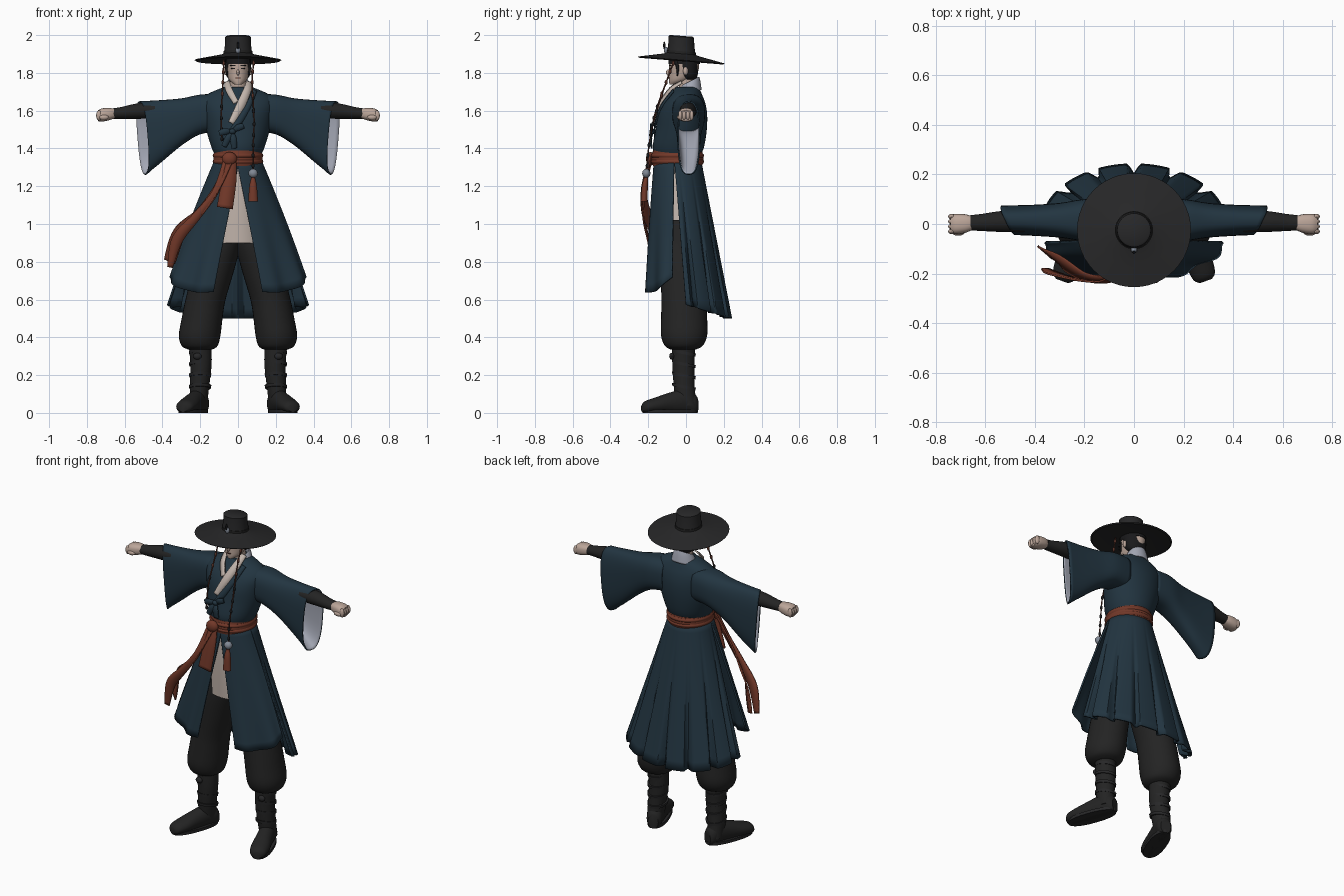
import bpy, bmesh, math
from mathutils import Vector, Matrix

cube = bpy.data.objects.get("Cube")
if cube:
    bpy.data.objects.remove(cube, do_unlink=True)


def material(name, r, g, b):
    m = bpy.data.materials.new(name)
    m.use_nodes = True
    m.diffuse_color = (r, g, b, 1)
    node = m.node_tree.nodes["Principled BSDF"]
    node.inputs["Base Color"].default_value = (r, g, b, 1)
    node.inputs["Roughness"].default_value = 0.8
    return m


TEAL = material("teal cloth", .016, .035, .052)
BLACK = material("black cloth", .017, .017, .017)
HAT = material("hat black", .02, .02, .021)
HAIR = material("dark hair", .01, .01, .011)
RUST = material("rust sash", .17, .04, .022)
SKIN = material("skin", .50, .38, .32)
CREAM = material("cream linen", .54, .46, .41)
LINING = material("pale lining", .37, .39, .46)
SILVER = material("silver", .22, .25, .30)
BROWN = material("brown cord", .09, .03, .02)


def smooth(rows, k):
    """Catmull-Rom interpolation of equal-length tuples."""
    out, last = [], len(rows) - 1
    for i in range(last):
        quad = [rows[max(i - 1, 0)], rows[i], rows[i + 1], rows[min(i + 2, last)]]
        for j in range(k):
            t = j / k
            out.append(tuple(
                .5 * (2 * b + (c - a) * t + (2 * a - 5 * b + 4 * c - d) * t * t
                      + (3 * b - a - 3 * c + d) * t ** 3) for a, b, c, d in zip(*quad)))
    return out + [rows[-1]]


def grid(name, rows, mats, closed=False, caps=False, mirror=False, thick=0):
    """Surface through rows of points, with optional mirror and thickness."""
    bm = bmesh.new()
    vs = [[bm.verts.new(p) for p in row] for row in rows]
    n = len(rows[0])
    for lo, hi in zip(vs, vs[1:]):
        for i in range(n if closed else n - 1):
            j = (i + 1) % n
            bm.faces.new((lo[i], lo[j], hi[j], hi[i]))
    if caps:
        bm.faces.new(vs[0][::-1])
        bm.faces.new(vs[-1])
    me = bpy.data.meshes.new(name)
    bm.to_mesh(me)
    bm.free()
    ob = bpy.data.objects.new(name, me)
    bpy.context.collection.objects.link(ob)
    for m in mats:
        me.materials.append(m)
    if mirror:
        ob.modifiers.new("Mirror", 'MIRROR').use_mirror_merge = False
    if thick:
        s = ob.modifiers.new("Solidify", 'SOLIDIFY')
        s.thickness, s.offset = thick, -1
        s.material_offset = len(mats) - 1
    return ob


def loft(name, rows, mat, axis=2, n=32, k=4, power=1, floor=None, turn=None,
         caps=True, **kw):
    """Rings along an axis: (position, centre u, centre v, radius u, radius v, tilt u, tilt v)."""
    rings = []
    for row in smooth([tuple(r) + (0,) * (7 - len(r)) for r in rows], k):
        t, cu, cv, ru, rv, tu, tv = row
        ring = []
        for i in range(n):
            a = math.tau * i / n
            c, s = math.cos(a), math.sin(a)
            du = ru * math.copysign(abs(c) ** power, c)
            dv = rv * math.copysign(abs(s) ** power, s)
            p = Vector((0, 0, 0))
            p[axis] = t + tu * du + tv * dv
            p[(axis + 1) % 3], p[(axis + 2) % 3] = cu + du, cv + dv
            if floor is not None:
                p.z = max(p.z, floor)
            ring.append(turn @ p if turn else p)
        rings.append(ring)
    return grid(name, rings, mat if isinstance(mat, list) else [mat], True, caps, **kw)


def ribbon(name, path, mat, facing=(0, -1, 0), **kw):
    """Flat cloth strip along (x, y, z, width) points."""
    pts = smooth(path, 6)
    rows = []
    for i, p in enumerate(pts):
        c = Vector(p[:3])
        d = Vector(pts[min(i + 1, len(pts) - 1)][:3]) - Vector(pts[max(i - 1, 0)][:3])
        side = d.cross(Vector(facing)).normalized() * p[3] / 2
        rows.append([c - side, c, c + side])
    return grid(name, rows, [mat], thick=.008, **kw)


def ball(name, loc, size, mat, mirror=False):
    rows = []
    for i in range(9):
        a = math.pi * (i + .15) / 8.3 - math.pi / 2
        rows.append((loc[2] + size[2] * math.sin(a), loc[0], loc[1],
                     size[0] * math.cos(a), size[1] * math.cos(a)))
    return loft(name, rows, mat, n=12, k=1, mirror=mirror)


def box(name, loc, size, mat, mirror=False):
    x, y, z = (s / 2 for s in size)
    rows = [[Vector(loc) + Vector((a * x, b * y, h)) for a, b in
             ((-1, -1), (1, -1), (1, 1), (-1, 1))] for h in (-z, z)]
    return grid(name, rows, [mat], True, True, mirror)


def skirt(name, waist, hem, radii, hem_z, fold, cols, mirror=False):
    """Cloth panel hanging from the waist; angles in degrees."""
    rows = []
    for v in range(17):
        t = 1 - v / 16
        row = []
        for i in range(cols + 1):
            u = i / cols
            w = math.radians(waist[0] + (waist[1] - waist[0]) * u)
            deg = hem[0] + (hem[1] - hem[0]) * u
            h = math.radians(deg)
            f = 1 - fold(deg) * t
            top = Vector((.125 * math.cos(w), -.045 + .125 * math.sin(w), 1.34))
            low = Vector((radii[0] * math.cos(h) * f, radii[1] * math.sin(h) * f, hem_z(u)))
            row.append(top.lerp(low, t))
        rows.append(row)
    return grid(name, rows, [TEAL], mirror=mirror, thick=.01)


# Hat: tilted brim and crown
Y = -.025
loft("hat", [(z, 0, Y, r, r, 0, -.08) for z, r in (
    (1.872, .06), (1.872, .15), (1.862, .222), (1.868, .23), (1.884, .15), (1.896, .09),
    (1.902, .075), (1.95, .069), (1.99, .068), (1.996, .06))], HAT, n=48, k=1)
loft("hat_band", [(z, 0, Y, .077, .077, 0, -.08) for z in (1.9, 1.915)], BLACK, k=1)
ball("hat_ornament", (0, -.105, 1.92), (.013, .012, .018), SILVER)
ball("hat_plume", (0, -.115, 1.945), (.006, .006, .02), HAIR)

# Head, hair and face
loft("head", [(1.738, 0, -.065, .018, .022), (1.76, 0, -.038, .045, .052),
              (1.80, 0, -.015, .059, .075), (1.85, 0, -.01, .064, .08),
              (1.89, 0, -.01, .058, .07)], SKIN)
loft("hair", [(1.765, 0, .022, .045, .03), (1.79, 0, .012, .064, .05),
              (1.85, 0, .004, .069, .062), (1.89, 0, -.005, .062, .062)], HAIR)
loft("headband", [(z, 0, -.01, .067, .083) for z in (1.848, 1.885)], HAIR, k=1)
loft("neck", [(1.66, 0, .01, .05, .045), (1.78, 0, 0, .04, .038)], SKIN)
ball("ears", (.066, -.002, 1.81), (.01, .014, .022), SKIN, True)
ball("nose", (0, -.094, 1.802), (.008, .012, .016), SKIN)
box("eyes", (.027, -.084, 1.823), (.022, .009, .007), HAIR, True)
box("eyebrows", (.027, -.085, 1.839), (.03, .009, .005), HAIR, True)
box("mouth", (0, -.092, 1.773), (.024, .008, .004), BROWN)
ribbon("side_locks", [(.052, -.062, 1.87, .02), (.062, -.048, 1.83, .016),
                      (.06, -.05, 1.785, .004)], HAIR, (.6, -.8, 0), mirror=True)

# Robe body and sleeves
loft("robe_body", [(1.36, 0, -.045, .12, .12), (1.41, 0, -.04, .142, .136),
                   (1.50, 0, -.025, .168, .135), (1.58, 0, -.018, .182, .13),
                   (1.64, 0, -.01, .19, .112), (1.685, 0, 0, .165, .085),
                   (1.725, 0, .008, .075, .06)], TEAL, n=48)
loft("sleeves", [(.10, .01, 1.588, .085, .10), (.20, .015, 1.58, .085, .105),
                 (.30, .015, 1.54, .07, .125), (.42, .015, 1.485, .062, .17),
                 (.505, .015, 1.455, .06, .195, .45, .08)],
     [TEAL, LINING], axis=0, n=40, power=.75, caps=False, mirror=True, thick=.008)

# Collars and chest tie
loft("collar_back", [(1.69, 0, .015, .08, .068, 0, .3), (1.73, 0, .018, .066, .058, 0, .45),
                     (1.755, 0, .02, .056, .05, 0, .5)], LINING, caps=False, thick=.006)
ribbon("collar_left", [(.06, -.025, 1.755, .03), (.052, -.085, 1.715, .042),
                       (.015, -.142, 1.63, .046), (-.035, -.168, 1.535, .034)],
       CREAM, (.25, -1, .35))
ribbon("collar_right", [(-.06, -.025, 1.755, .028), (-.048, -.085, 1.71, .036),
                        (-.012, -.134, 1.645, .03)], CREAM, (-.25, -1, .35))
ribbon("robe_lapel", [(.09, -.07, 1.71, .025), (.052, -.136, 1.62, .03),
                      (-.01, -.168, 1.52, .035), (-.08, -.165, 1.44, .03)],
       TEAL, (.15, -1, .2))
for i, (dx, dz) in enumerate(((-.07, -.01), (.06, .03), (-.045, -.08), (.01, -.09))):
    ribbon(f"chest_tie_{i}", [(-.03, -.178, 1.49, .015),
                              (-.03 + dx * .5, -.19, 1.495 + dz * .5, .034),
                              (-.03 + dx, -.186, 1.49 + dz, .028)], TEAL)
ball("chest_knot", (-.03, -.178, 1.49), (.018, .016, .015), TEAL)

# Arms and fists
loft("forearms", [(.44, .012, 1.602, .046, .044), (.54, .01, 1.597, .042, .04),
                  (.62, .006, 1.588, .034, .031), (.66, .005, 1.585, .031, .028)],
     BLACK, axis=0, mirror=True)
loft("fists", [(.65, .004, 1.585, .026, .024), (.68, .002, 1.582, .037, .032),
               (.72, 0, 1.577, .041, .035), (.742, 0, 1.573, .034, .028)],
     SKIN, axis=0, power=.8, mirror=True)
for i in range(4):
    ball(f"finger_{i}", (.736, -.03 + i * .02, 1.575), (.015, .011, .027), SKIN, True)
ball("thumbs", (.71, -.035, 1.565), (.026, .012, .014), SKIN, True)


# Skirt: pleated back, split front panels, linen under-robe
def pleat(deg):
    off = abs((deg - 90 + 13.25) % 26.5 - 13.25)
    return .16 * max(0, 1 - off / 4) + .04 * (off / 13.25) * (deg % 2 > 3)


skirt("skirt_back", (-8, 188), (0, 180), (.375, .245),
      lambda u: .575 - .075 * math.sin(math.pi * u), pleat, 120)
skirt("skirt_front", (-94, -8), (-71, -20), (.415, .24),
      lambda u: .64 + .08 * u - .03 * math.sin(math.pi * u),
      lambda d: .035 * (1 + math.sin(math.radians(d * 13))), 40, True)
loft("under_robe", [(.9, 0, -.03, .15, .13), (1.1, 0, -.04, .13, .125),
                    (1.33, 0, -.045, .115, .115)], CREAM)

# Sash, knot and trailing ribbons
loft("sash", [(1.308, 0, -.045, .128, .13), (1.345, 0, -.045, .13, .137),
              (1.388, 0, -.045, .126, .13)], RUST, n=48)
for i, z in enumerate((1.33, 1.362)):
    loft(f"sash_fold_{i}", [(z - .012, 0, -.045, .129, .134), (z, 0, -.045, .134, .141),
                            (z + .012, 0, -.045, .129, .134)], RUST, n=48)
ball("sash_knot", (-.045, -.188, 1.345), (.04, .024, .036), RUST)
ribbon("sash_hanging", [(-.035, -.195, 1.34, .05), (-.045, -.215, 1.24, .075),
                        (-.07, -.23, 1.085, .085)], RUST)
ribbon("sash_trail_upper", [(-.05, -.195, 1.33, .04), (-.11, -.225, 1.2, .04),
                            (-.2, -.215, 1.07, .055), (-.31, -.15, .96, .09),
                            (-.365, -.115, .8, .075)], RUST, (-.3, -.7, .65))
ribbon("sash_trail_lower", [(-.06, -.195, 1.33, .04), (-.12, -.235, 1.17, .035),
                            (-.22, -.23, 1.04, .045), (-.32, -.205, .92, .06),
                            (-.36, -.185, .77, .03)], RUST)

# Baggy trousers
loft("trousers", [(.335, .2, -.015, .062, .065), (.355, .203, -.012, .095, .1),
                  (.41, .203, -.01, .11, .122), (.5, .19, -.01, .108, .122),
                  (.6, .172, -.012, .106, .118), (.75, .13, -.02, .108, .116),
                  (.9, .085, -.03, .1, .112), (1.02, .07, -.035, .085, .1)],
     BLACK, mirror=True)

# Boots with straps
loft("boot_shafts", [(.04, .208, .005, .045, .055), (.12, .205, -.008, .05, .055),
                     (.25, .196, -.014, .056, .058), (.35, .2, -.012, .06, .062)],
     BLACK, mirror=True)
turn = Matrix.Translation((.207, 0, 0)) @ Matrix.Rotation(math.radians(20), 4, 'Z')
loft("boot_feet", [(-.245, .025, 0, .02, .025), (-.225, .032, 0, .032, .046),
                   (-.17, .04, 0, .042, .054), (-.1, .05, 0, .055, .05),
                   (0, .06, 0, .07, .046), (.04, .05, 0, .06, .043), (.06, .04, 0, .045, .03)],
     BLACK, axis=1, floor=0, turn=turn, mirror=True)
loft("boot_soles", [(z, 0, -.09, .056, .152) for z in (0, .018)], HAT, k=1, power=.85,
     turn=turn, mirror=True)
for i in range(4):
    z = .13 + i * .06
    loft(f"boot_strap_{i}", [(z, .201, -.011, .057, .061, 0, -.2),
                             (z + .016, .2, -.011, .059, .063, 0, -.2)], HAT, k=1, mirror=True)
ball("boot_knots", (.215, -.075, .3), (.022, .014, .018), HAT, True)

# Hat cords with beads, charm and tassel
left = [(.085, -.06, 1.87), (.075, -.105, 1.75), (.085, -.17, 1.55), (.08, -.198, 1.4),
        (.08, -.208, 1.27)]
right = [(-.075, -.06, 1.87), (-.08, -.105, 1.75), (-.088, -.165, 1.58), (-.085, -.188, 1.44)]
for name, path in (("left", left), ("right", right)):
    pts = smooth(path, 8)
    cu = bpy.data.curves.new(name + "_cord", 'CURVE')
    cu.dimensions, cu.bevel_depth, cu.bevel_resolution = '3D', .004, 2
    sp = cu.splines.new('POLY')
    sp.points.add(len(pts) - 1)
    for sv, p in zip(sp.points, pts):
        sv.co = (*p, 1)
    cu.materials.append(BROWN)
    bpy.context.collection.objects.link(bpy.data.objects.new(name + "_cord", cu))
    for i, p in enumerate(pts[2::3]):
        ball(f"{name}_bead_{i}", p, (.008, .008, .013), BROWN if i < 4 else HAIR)
ball("charm", (.08, -.21, 1.268), (.025, .022, .024), SILVER)
loft("tassel", [(1.12, .08, -.222, .026, .018), (1.2, .08, -.218, .02, .016),
                (1.245, .08, -.212, .01, .01)], RUST, n=16)

# Shading
bpy.ops.object.select_all(action='DESELECT')
for ob in bpy.context.scene.objects:
    if ob.type == 'MESH' and ob.data.materials:
        ob.select_set(True)
        bpy.context.view_layer.objects.active = ob
bpy.ops.object.shade_smooth_by_angle(angle=math.radians(40))
